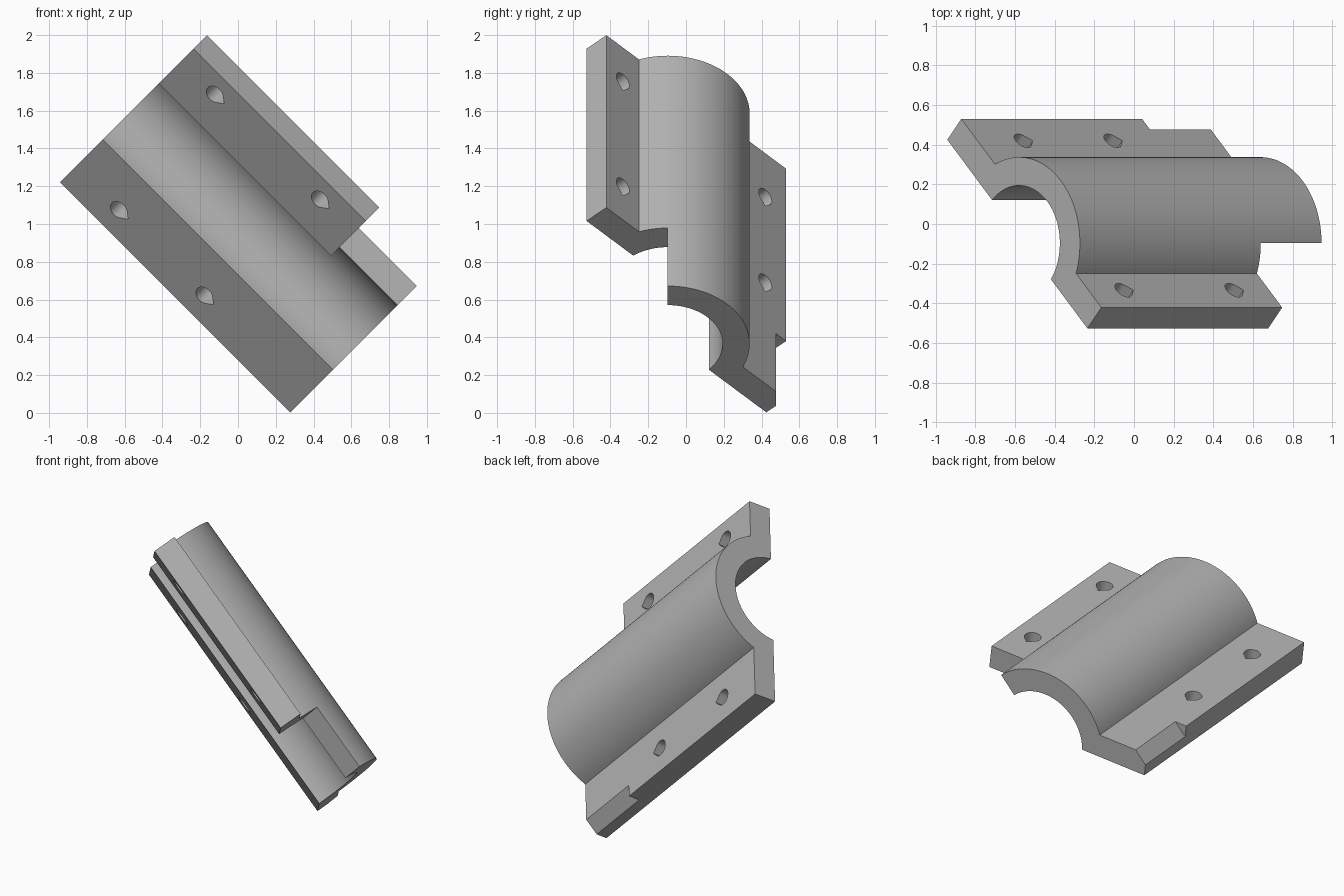
import bpy, bmesh, math
from mathutils import Vector

cube = bpy.data.objects.get("Cube")
if cube:
    bpy.data.objects.remove(cube, do_unlink=True)

# Frame: A runs along the pipe, N and Y span its cross-section,
# P runs across the flanges and Q is the flange normal
TILT = math.radians(43.6)
A = Vector((1, 0, -1)).normalized()
N = Vector((1, 0, 1)).normalized()
Y = Vector((0, 1, 0))
P = math.cos(TILT) * N - math.sin(TILT) * Y
Q = math.sin(TILT) * N + math.cos(TILT) * Y
AXIS_Y = -0.097
ORIGIN = 0.71 * N + AXIS_Y * Y

START, END, STEP = -1.53, 0.194, -0.24
R_IN, R_OUT = 0.291, 0.434
Q_IN, Q_OUT = 0.025, 0.17
LEFT, RIGHT = -0.731, 0.649


def prism(name, points, sweep):
    """Solid made by sweeping a planar outline."""
    bm = bmesh.new()
    face = bm.faces.new([bm.verts.new(p) for p in points])
    new = bmesh.ops.extrude_face_region(bm, geom=[face], use_keep_orig=True)["geom"]
    bmesh.ops.translate(bm, vec=sweep, verts=[v for v in new if isinstance(v, bmesh.types.BMVert)])
    bmesh.ops.recalc_face_normals(bm, faces=bm.faces[:])
    mesh = bpy.data.meshes.new(name)
    bm.to_mesh(mesh)
    bm.free()
    obj = bpy.data.objects.new(name, mesh)
    bpy.context.collection.objects.link(obj)
    return obj


def arc(radius, height, steps=64):
    """Arc above the given height, from the right side to the left."""
    a = math.asin(height / radius)
    angles = [a + (math.pi - 2 * a) * i / steps for i in range(steps + 1)]
    return [(radius * math.cos(t), radius * math.sin(t)) for t in angles]


def cut(target, cutter):
    cutter.hide_render = True
    mod = target.modifiers.new("cut", "BOOLEAN")
    mod.operation = "DIFFERENCE"
    mod.solver = "EXACT"
    mod.object = cutter
    bpy.context.view_layer.objects.active = target
    bpy.ops.object.modifier_apply(modifier=mod.name)
    bpy.data.objects.remove(cutter, do_unlink=True)


# Half pipe with two flanges
outline = [(LEFT, Q_OUT), (LEFT, Q_IN)] + arc(R_IN, Q_IN)[::-1]
outline += [(RIGHT, Q_IN), (RIGHT, Q_OUT)] + arc(R_OUT, Q_OUT)
clamp = prism("pipe_clamp_half", [ORIGIN + START * A + p * P + q * Q for p, q in outline],
              (END - START) * A)


# End notches: one through the pipe's mid-plane, one along the flange edge
def notch(name, y0, y1, v0, v1):
    corners = [(y0, v0), (y1, v0), (y1, v1), (y0, v1)]
    return prism(name, [STEP * A + v * N + y * Y for y, v in corners], 1.0 * A)


cut(clamp, notch("pipe_notch", -1, AXIS_Y, 0.71, 2))
cut(clamp, notch("edge_notch", 0.477, 1, -0.5, 0.71))

# Teardrop bolt holes
BOLT_R = 0.05
teardrop = [(BOLT_R * math.cos(t), BOLT_R * math.sin(t))
            for t in [math.pi / 4 + 1.5 * math.pi * i / 24 for i in range(25)]]
teardrop.append((BOLT_R * math.sqrt(2), 0))
for across, spread in ((-0.571, 0.32), (0.522, 0.393)):
    for side in (-1, 1):
        centre = ORIGIN + (-0.887 + side * spread) * A + across * P - 0.2 * Q
        cut(clamp, prism("bolt_hole", [centre + a * A + p * P for a, p in teardrop], 0.6 * Q))

# Grey finish
grey = bpy.data.materials.new("plain_grey")
grey.use_nodes = True
colour = (0.46, 0.46, 0.46, 1)
grey.diffuse_color = colour
grey.node_tree.nodes["Principled BSDF"].inputs["Base Color"].default_value = colour
clamp.data.materials.clear()
clamp.data.materials.append(grey)

bpy.ops.object.select_all(action="DESELECT")
clamp.select_set(True)
bpy.context.view_layer.objects.active = clamp
bpy.ops.object.shade_smooth_by_angle(angle=math.radians(30))
